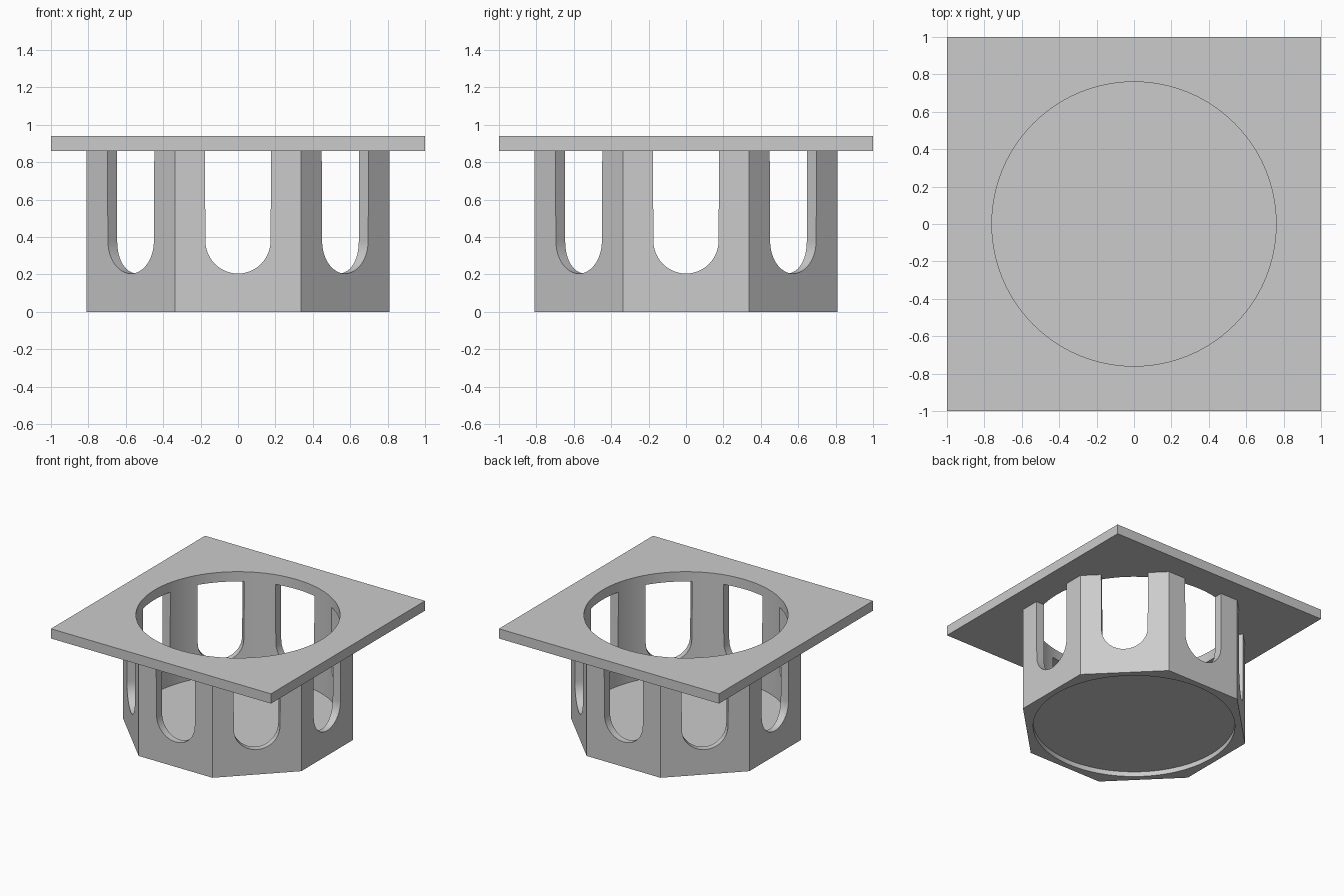
import bpy, bmesh
from math import pi, cos, sin
from mathutils import Matrix

default = bpy.data.objects.get("Cube")
if default:
    bpy.data.objects.remove(default)

APOTHEM, BORE = 0.81, 0.76
PLATE_Z, TOP_Z = 0.86, 0.94

grey = bpy.data.materials.new("light grey")
grey.use_nodes = True
grey.diffuse_color = (0.6, 0.6, 0.6, 1)
grey.node_tree.nodes["Principled BSDF"].inputs["Base Color"].default_value = (0.6, 0.6, 0.6, 1)


def ngon(radius, sides, turn=0.0):
    return [(radius * cos(turn + 2 * pi * i / sides),
             radius * sin(turn + 2 * pi * i / sides)) for i in range(sides)]


def add_prism(bm, outline, low, high, matrix=Matrix()):
    """Extrude a flat outline from low to high, then place it with matrix."""
    rings = [[bm.verts.new(matrix @ Matrix.Translation((x, y, z)).translation)
              for x, y in outline] for z in (low, high)]
    bm.faces.new(rings[0][::-1])
    bm.faces.new(rings[1])
    n = len(outline)
    for i in range(n):
        j = (i + 1) % n
        bm.faces.new((rings[0][i], rings[0][j], rings[1][j], rings[1][i]))


def finish(name, bm):
    bmesh.ops.recalc_face_normals(bm, faces=bm.faces[:])
    mesh = bpy.data.meshes.new(name)
    bm.to_mesh(mesh)
    bm.free()
    mesh.materials.append(grey)
    obj = bpy.data.objects.new(name, mesh)
    bpy.context.collection.objects.link(obj)
    return obj


def prism(name, outline, low, high):
    bm = bmesh.new()
    add_prism(bm, outline, low, high)
    return finish(name, bm)


def cut(obj, cutter):
    mod = obj.modifiers.new("cut", 'BOOLEAN')
    mod.operation = 'DIFFERENCE'
    mod.solver = 'EXACT'
    mod.object = cutter
    bpy.context.view_layer.objects.active = obj
    bpy.ops.object.modifier_apply(modifier=mod.name)


# Main solids
circle = ngon(BORE, 96)
housing = prism("octagonal_housing", ngon(APOTHEM / cos(pi / 8), 8, pi / 8), 0, PLATE_Z)
flange = prism("square_flange", [(-1, -1), (1, -1), (1, 1), (-1, 1)], PLATE_Z, TOP_Z)
floor = prism("floor_disc", circle, 0.04, 0.09)

# Round bore through the housing and the flange
bore = prism("bore_cutter", circle, -0.2, 1.2)
cut(housing, bore)
cut(flange, bore)

# One slightly tapered, round-bottomed slot in each side
slot = [(0.178, 1.0)] + [(0.174 * cos(a), 0.379 + 0.174 * sin(a))
                         for a in (-pi * i / 24 for i in range(25))] + [(-0.178, 1.0)]
bm = bmesh.new()
for k in range(8):
    add_prism(bm, slot, 0.55, 1.0,
              Matrix.Rotation(k * pi / 4, 4, 'Z') @ Matrix.Rotation(pi / 2, 4, 'X'))
slots = finish("slot_cutter", bm)
cut(housing, slots)

for cutter in (bore, slots):
    bpy.data.objects.remove(cutter)

# Smooth the round walls and keep the corners crisp
bpy.ops.object.select_all(action='DESELECT')
for obj in (housing, flange, floor):
    obj.select_set(True)
bpy.context.view_layer.objects.active = housing
bpy.ops.object.shade_smooth_by_angle(angle=pi / 6)
